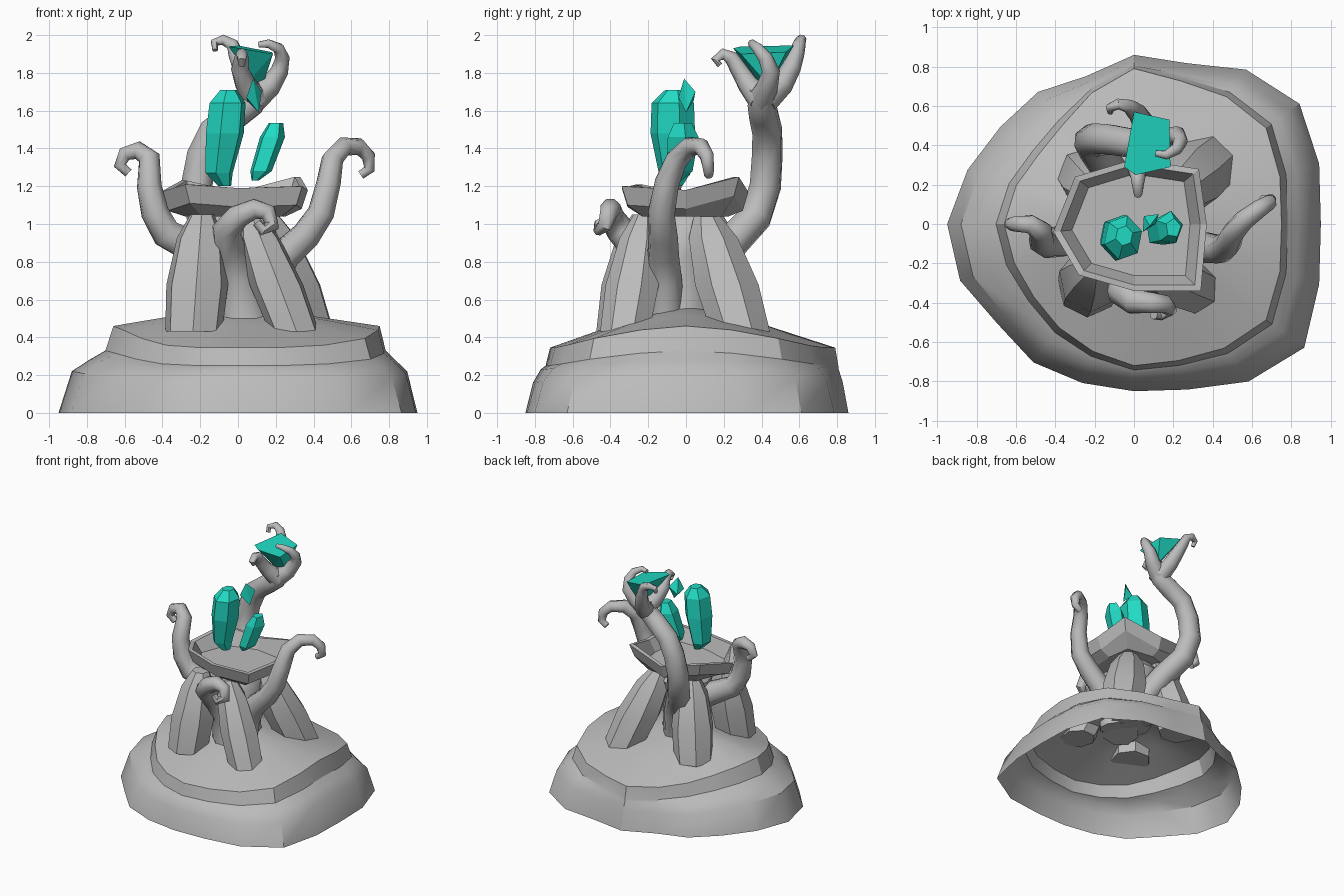
import bpy, bmesh, math
from mathutils import Vector

old = bpy.data.objects.get("Cube")
if old:
    bpy.data.objects.remove(old, do_unlink=True)


def material(name, rgb):
    m = bpy.data.materials.new(name)
    m.use_nodes = True
    m.diffuse_color = (*rgb, 1)
    m.node_tree.nodes["Principled BSDF"].inputs["Base Color"].default_value = (*rgb, 1)
    return m


STONE = material("grey stone", (0.5, 0.5, 0.5))
GEM = material("teal crystal", (0.015, 0.7, 0.55))


def finish(name, bm, mat, angle):
    bmesh.ops.recalc_face_normals(bm, faces=bm.faces)
    mesh = bpy.data.meshes.new(name)
    bm.to_mesh(mesh)
    bm.free()
    mesh.materials.append(mat)
    if angle:
        mesh.shade_smooth()
        mesh.set_sharp_from_angle(angle=math.radians(angle))
    ob = bpy.data.objects.new(name, mesh)
    bpy.context.collection.objects.link(ob)
    return ob


def loft(name, rings, mat=STONE, angle=0, caps=(True, True)):
    """Skin a stack of rings that share one point count."""
    bm = bmesh.new()
    loops = [[bm.verts.new(p) for p in ring] for ring in rings]
    n = len(loops[0])
    for a, b in zip(loops, loops[1:]):
        for i in range(n):
            j = (i + 1) % n
            bm.faces.new((a[i], a[j], b[j], b[i]))
    for loop, wanted in zip((loops[0], loops[-1]), caps):
        if wanted:
            centre = bm.verts.new(sum((v.co for v in loop), Vector()) / n)
            for i in range(n):
                bm.faces.new((loop[i], loop[(i + 1) % n], centre))
    return finish(name, bm, mat, angle)


def tentacle(name, path, r0, r1, power=1.0, sides=8):
    """Tapered tube swept along a path, carrying its frame along."""
    pts = [Vector(p) for p in path]
    last = len(pts) - 1
    side, rings = Vector((0.3, 0.9, 0.2)), []
    for i, p in enumerate(pts):
        t = (pts[min(i + 1, last)] - pts[max(i - 1, 0)]).normalized()
        side = (side - t * side.dot(t)).normalized()
        up = t.cross(side)
        r = r0 + (r1 - r0) * (i / last) ** power
        rings.append([p + r * (side * math.cos(a) + up * math.sin(a))
                      for a in (math.tau * k / sides for k in range(sides))])
    return loft(name, rings, STONE, 50)


def stack(name, levels, sides, mat, angle=0, squash=1.0, turn=0.0):
    """Faceted column; each level is x, y, z, radius."""
    rings = []
    for x, y, z, r in levels:
        ring = []
        for k in range(sides):
            a = turn + math.tau * k / sides
            ring.append((x + r * math.cos(a), y + squash * r * math.sin(a), z))
        rings.append(ring)
    return loft(name, rings, mat, angle)


# Stepped rock base, open underneath
FOOT = [.95, .99, 1.04, .97, .86, .86, .79, .83, .84, .89,
        .95, .93, .86, .87, .85, .85, .885, .99, 1.07, .99]
TOP = [.75, .78, .83, .8, .765, .79, .7, .62, .6, .63,
       .66, .64, .63, .65, .68, .72, .73, .78, .83, .78]


def base_ring(mix, scale, low, rise):
    """Ring between the top and foot outlines, lifted towards both sides."""
    ring = []
    for k, (f, t) in enumerate(zip(FOOT, TOP)):
        a = math.tau * k / len(FOOT)
        r = scale * (t + (f - t) * mix)
        ring.append((r * math.cos(a), r * math.sin(a), low + rise * math.cos(a) ** 4))
    return ring


loft("rock_base", [
    base_ring(1, 1, 0, 0),
    base_ring(.82, .98, .16, .06),
    base_ring(.5, .98, .23, .05),
    base_ring(.12, 1.01, .25, .08),
    base_ring(0, 1, .345, .115),
    base_ring(0, .55, .46, .05),
    base_ring(0, .2, .54, .02),
], STONE, 33, caps=(False, True))

# Four leaning, bulging rock pillars: foot x, foot y, head x, head y, width
PILLARS = {
    "front_right_pillar": (-.235, -.32, -.19, -.22, .155),
    "front_left_pillar": (.3, -.32, .065, -.22, .135),
    "back_left_pillar": (.36, .29, .15, .11, .16),
    "back_right_pillar": (-.24, .24, -.14, .13, .15),
}
for n, (name, (x, y, hx, hy, w)) in enumerate(PILLARS.items()):
    levels = []
    for t, s in ((0, 1), (.4, 1.08), (.8, .83), (1, .42)):
        levels.append((x + (hx - x) * t, y + (hy - y) * t, .43 + .62 * t, w * s))
    stack(name, levels, 7, STONE, 24, turn=.2 + n)

# Body between the pillars
stack("body", [(.03, -.02, .51, .17), (.03, -.02, .6, .16),
               (.02, -.03, .8, .17), (0, 0, .97, .2), (0, 0, 1.04, .14)], 10, STONE, 40)

# Faceted bowl
RIM = [(-.41, -.04, 1.17), (-.3, .24, 1.23), (0, .33, 1.17), (.33, .28, 1.25),
       (.37, 0, 1.18), (.34, -.34, 1.2), (0, -.34, 1.19), (-.28, -.26, 1.21)]


def bowl_ring(scale, z=None, drop=0):
    return [(x * scale, y * scale, z or h - drop) for x, y, h in RIM]


loft("bowl", [bowl_ring(.68, 1.04), bowl_ring(.91, drop=.1), bowl_ring(1),
              bowl_ring(.91), bowl_ring(.77, 1.09)])

# Curling arms
tentacle("right_arm", [(-.1, -.03, .8), (-.24, -.05, .88), (-.38, -.09, .95),
                       (-.44, -.1, 1.06), (-.47, -.09, 1.2), (-.47, -.04, 1.35),
                       (-.53, 0, 1.39), (-.6, 0, 1.37), (-.625, 0, 1.31),
                       (-.58, 0, 1.27)], .1, .025)
tentacle("left_arm", [(.13, -.11, .5), (.17, -.11, .7), (.25, -.12, .84),
                      (.36, -.12, .94), (.44, -.13, 1.06), (.48, -.1, 1.22),
                      (.5, -.05, 1.34), (.56, .02, 1.41), (.64, .08, 1.41),
                      (.69, .11, 1.36), (.695, .12, 1.29), (.65, .12, 1.26)], .1, .025)
tentacle("front_arm", [(.03, -.13, .5), (0, -.16, .72), (-.04, -.25, .86),
                       (-.06, -.35, .97), (0, -.395, 1.04), (.09, -.4, 1.08),
                       (.16, -.41, 1.06), (.18, -.43, .99), (.13, -.46, .97),
                       (.1, -.46, 1.01)], .15, .025, .5)
tentacle("tall_arm", [(.02, .1, .51), (-.01, .14, .74), (-.1, .24, .9),
                      (-.19, .37, 1.04), (-.22, .42, 1.2), (-.19, .43, 1.36),
                      (-.13, .43, 1.49), (-.01, .41, 1.58), (.07, .4, 1.64),
                      (.1, .41, 1.71)], .1, .075, .8)

# Clawed hand
FINGERS = {
    "front_finger": [(.09, .4, 1.66), (.04, .33, 1.74), (.01, .28, 1.82),
                     (.02, .24, 1.88), (.02, .195, 1.9), (.02, .155, 1.87),
                     (.02, .18, 1.84)],
    "left_finger": [(.08, .4, 1.66), (.17, .43, 1.73), (.22, .45, 1.81),
                    (.235, .42, 1.88), (.215, .38, 1.93), (.16, .35, 1.955),
                    (.11, .36, 1.95)],
    "back_finger": [(.08, .42, 1.66), (.05, .51, 1.74), (.02, .56, 1.83),
                    (-.01, .585, 1.9), (-.03, .6, 1.95), (-.08, .61, 1.975),
                    (-.125, .59, 1.96), (-.12, .57, 1.92)],
}
for name, path in FINGERS.items():
    tentacle(name, path, .075, .016, .7)


# Crystals
def hull_crystal(name, points):
    bm = bmesh.new()
    for p in points:
        bm.verts.new(p)
    bmesh.ops.convex_hull(bm, input=bm.verts)
    return finish(name, bm, GEM, 0)


hull_crystal("held_crystal", [(-.05, .29, 1.94), (.01, .25, 1.93), (0, .57, 1.945),
                              (.18, .53, 1.91), (.185, .29, 1.9), (.13, .44, 1.73),
                              (.07, .37, 1.77)])
hull_crystal("small_crystal", [(.08, -.01, 1.77), (.045, -.04, 1.67), (.125, .05, 1.7),
                               (.05, .04, 1.65), (.11, 0, 1.59)])
stack("large_crystal", [(-.07, -.06, 1.2, .035), (-.1, -.06, 1.27, .075),
                        (-.07, -.07, 1.48, .105), (-.055, -.07, 1.64, .1),
                        (-.05, -.06, 1.71, .045)], 6, GEM, squash=1.15, turn=.3)
stack("left_crystal", [(.09, -.05, 1.23, .02), (.12, -.04, 1.28, .06),
                       (.18, -.02, 1.46, .07), (.2, -.02, 1.535, .04)],
      5, GEM, squash=1.25, turn=.2)
